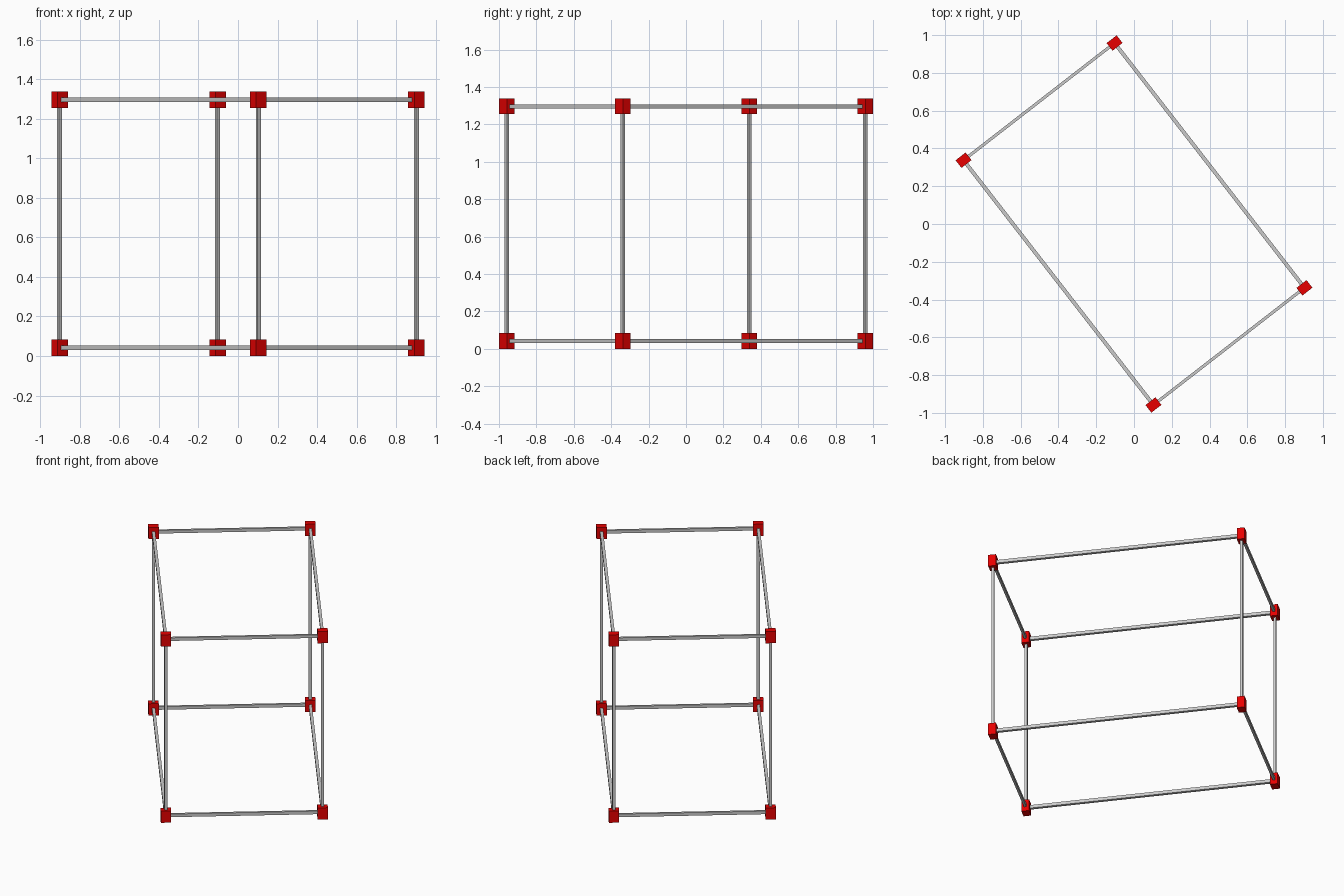
import bpy, math
from mathutils import Matrix

if "Cube" in bpy.data.objects:
    bpy.data.objects.remove(bpy.data.objects["Cube"])

ANGLE = math.radians(37.8)      # whole frame is turned about z
HX, HY = 0.506, 0.820           # half distances between corner centres
Z0, Z1 = 0.042, 1.296           # corner centre heights
CUBE = (0.067, 0.051, 0.083)    # corner block size
BAR = (0.020, 0.016, 0.022)     # bar thickness along each axis


def material(name, rgb):
    m = bpy.data.materials.new(name)
    m.diffuse_color = (*rgb, 1)
    m.use_nodes = True
    m.node_tree.nodes["Principled BSDF"].inputs["Base Color"].default_value = m.diffuse_color
    return m


red = material("red", (0.8, 0.0, 0.0))
grey = material("grey", (0.6, 0.6, 0.6))
turn = Matrix.Rotation(ANGLE, 4, 'Z')


def box(name, centre, size, mat):
    bpy.ops.mesh.primitive_cube_add(size=1)
    o = bpy.context.object
    o.name = name
    o.data.transform(turn @ Matrix.Translation(centre) @ Matrix.Diagonal((*size, 1)))
    o.data.materials.append(mat)


# corner blocks
for x in (-HX, HX):
    for y in (-HY, HY):
        for z in (Z0, Z1):
            box("corner_block", (x, y, z), CUBE, red)

# bars, ending inside the corner blocks
zm, h = (Z0 + Z1) / 2, Z1 - Z0
for s in (-1, 1):
    for z in (Z0, Z1):
        box("short_bar", (0, s * HY, z), (2 * HX, BAR[1], BAR[2]), grey)
        box("long_bar", (s * HX, 0, z), (BAR[0], 2 * HY, BAR[2]), grey)
    for t in (-1, 1):
        box("upright_bar", (s * HX, t * HY, zm), (BAR[0], BAR[1], h), grey)
